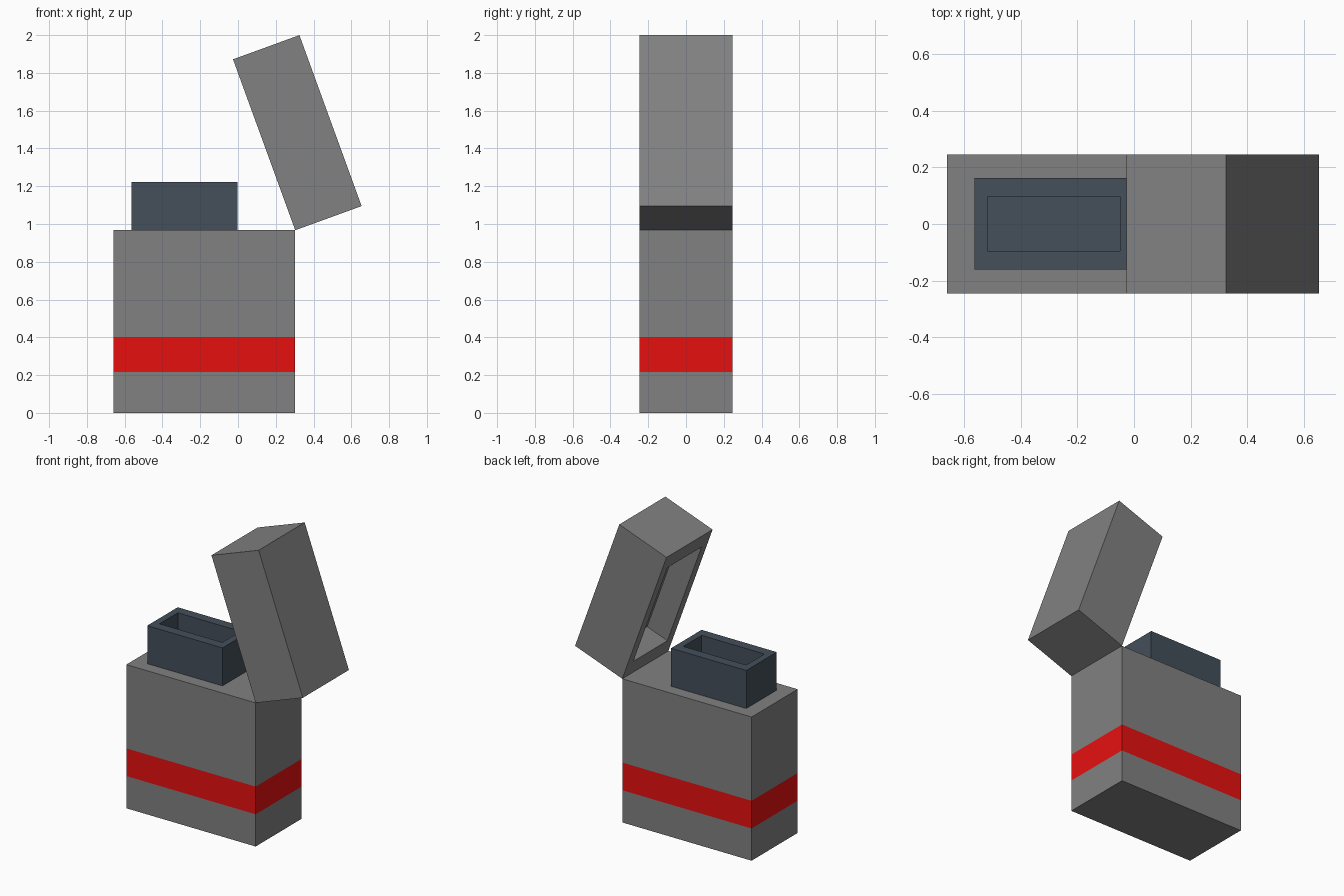
import bpy, bmesh, math
from mathutils import Matrix, Vector

if "Cube" in bpy.data.objects:
    bpy.data.objects.remove(bpy.data.objects["Cube"])


def material(name, rgb):
    m = bpy.data.materials.new(name)
    m.diffuse_color = (*rgb, 1)
    m.use_nodes = True
    m.node_tree.nodes["Principled BSDF"].inputs["Base Color"].default_value = m.diffuse_color
    return m


GREY = material("grey metal", (0.22, 0.22, 0.22))
RED = material("red band", (0.8, 0.005, 0.005))
SLATE = material("dark slate", (0.058, 0.078, 0.102))


def box(lo, hi):
    """Box between two opposite corners."""
    lo, hi = Vector(lo), Vector(hi)
    bm = bmesh.new()
    bmesh.ops.create_cube(bm, size=1, matrix=Matrix.Translation((lo + hi) / 2)
                          @ Matrix.Diagonal((*(hi - lo), 1)))
    bm.normal_update()
    return bm


def recess(bm, side, mx, my, depth):
    """Sink a rectangular pocket into the top (side 1) or bottom (side -1)."""
    face = next(f for f in bm.faces if f.normal.z * side > 0.9)
    c = face.calc_center_median()
    rim = bmesh.ops.extrude_discrete_faces(bm, faces=[face])["faces"][0]
    for v in rim.verts:
        v.co.x -= math.copysign(mx, v.co.x - c.x)
        v.co.y -= math.copysign(my, v.co.y - c.y)
    floor = bmesh.ops.extrude_discrete_faces(bm, faces=[rim])["faces"][0]
    for v in floor.verts:
        v.co.z -= side * depth


def finish(bm, name, *mats):
    bmesh.ops.recalc_face_normals(bm, faces=bm.faces)
    mesh = bpy.data.meshes.new(name)
    bm.to_mesh(mesh)
    bm.free()
    for m in mats:
        mesh.materials.append(m)
    ob = bpy.data.objects.new(name, mesh)
    bpy.context.collection.objects.link(ob)
    return ob


LEFT, HINGE, TOP, HALF = -0.66, 0.303, 0.967, 0.245
BAND = (0.217, 0.403)

# case with a red band cut around it
bm = box((LEFT, -HALF, 0), (HINGE, HALF, TOP))
for z in BAND:
    bmesh.ops.bisect_plane(bm, geom=bm.verts[:] + bm.edges[:] + bm.faces[:],
                           plane_co=(0, 0, z), plane_no=(0, 0, 1))
for f in bm.faces:
    f.material_index = int(BAND[0] < f.calc_center_median().z < BAND[1])
finish(bm, "case", GREY, RED)

# hollow wind guard
bm = box((-0.563, -0.161, TOP), (-0.003, 0.163, 1.223))
recess(bm, 1, 0.046, 0.065, 0.2)
finish(bm, "wind_guard", SLATE)

# hollow lid, modelled closed at the hinge and swung open
bm = box((LEFT - HINGE, -HALF, 0), (0, HALF, 0.374))
recess(bm, -1, 0.11, 0.064, 0.16)
lid = finish(bm, "lid", GREY)
lid.location = (HINGE, 0, TOP)
lid.rotation_euler.y = math.radians(70)
